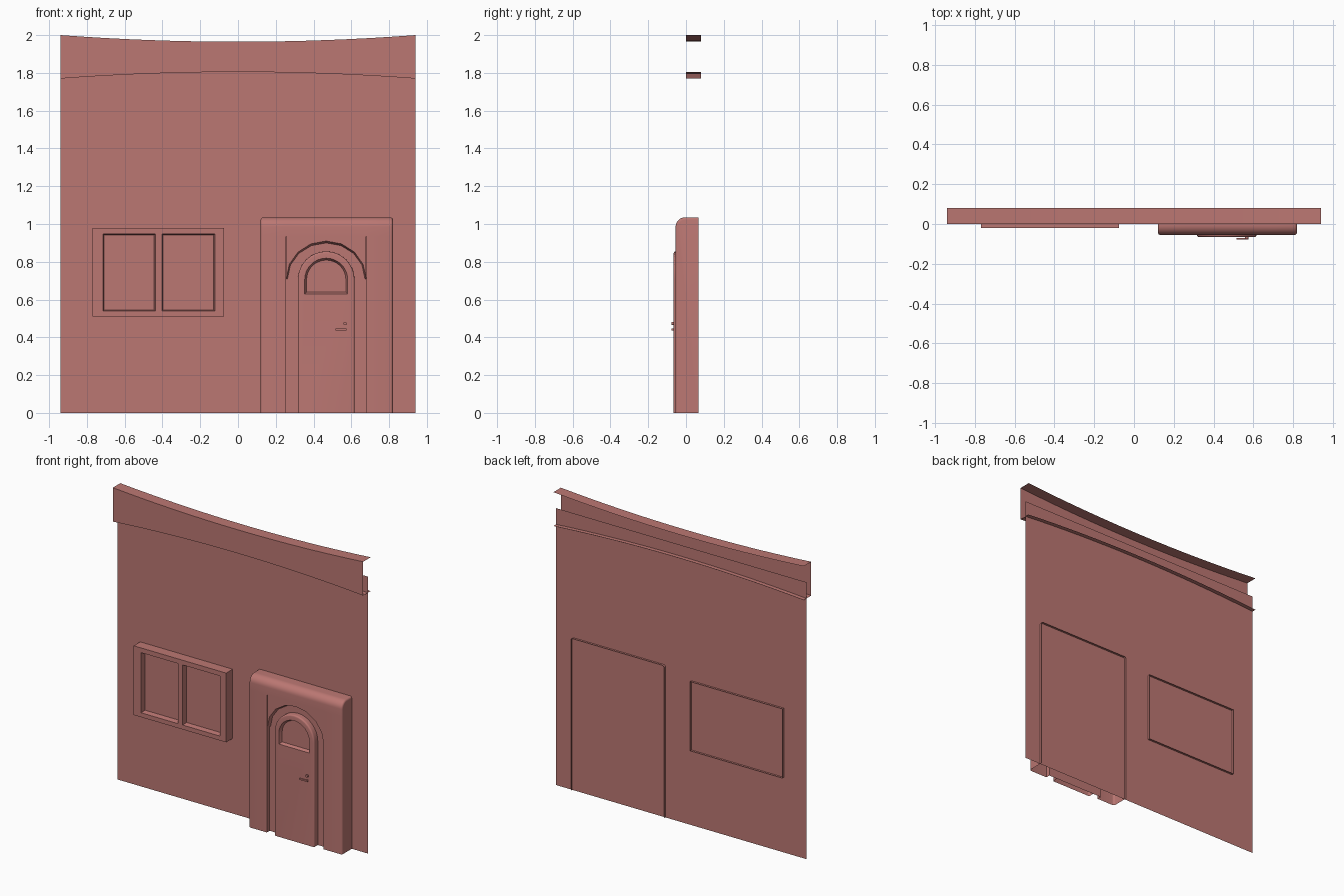
import bpy, bmesh, math
from mathutils import Vector

cube = bpy.data.objects.get("Cube")
if cube:
    bpy.data.objects.remove(cube, do_unlink=True)

# One clay-red material for everything
clay = bpy.data.materials.new("clay_red")
clay.use_nodes = True
COLOUR = (0.50, 0.185, 0.17, 1)
clay.diffuse_color = COLOUR
clay.node_tree.nodes["Principled BSDF"].inputs["Base Color"].default_value = COLOUR

WALL_Y, BACK_Y = 0.05, 0.065      # wall sheet, and back edge of door and window boxes
FACE_Y, RECESS_Y = -0.055, -0.025  # porch front and doorway floor
DOOR_X = 0.467


def finish(name, bm, facing=None):
    """Turn a bmesh into a shaded object; facing fixes the direction of flat sheets."""
    bmesh.ops.remove_doubles(bm, verts=bm.verts, dist=0.0001)
    bmesh.ops.recalc_face_normals(bm, faces=bm.faces)
    if facing:
        total = sum((f.normal * f.calc_area() for f in bm.faces), Vector())
        if total.dot(Vector(facing)) < 0:
            bmesh.ops.reverse_faces(bm, faces=bm.faces)
    mesh = bpy.data.meshes.new(name)
    bm.to_mesh(mesh)
    bm.free()
    mesh.materials.append(clay)
    obj = bpy.data.objects.new(name, mesh)
    bpy.context.collection.objects.link(obj)
    bpy.ops.object.select_all(action="DESELECT")
    obj.select_set(True)
    bpy.context.view_layer.objects.active = obj
    bpy.ops.object.shade_smooth_by_angle(angle=math.radians(30))
    return obj


def loft(bm, rings, closed=False):
    """Bridge successive rows of points with quads."""
    rows = [[bm.verts.new(p) for p in ring] for ring in rings]
    for a, b in zip(rows, rows[1:]):
        n = len(a)
        for i in range(n if closed else n - 1):
            j = (i + 1) % n
            bm.faces.new((a[i], a[j], b[j], b[i]))
    return rows


def arch(y, rx, rz, spring, foot, n=16):
    """Arched outline from left foot over the top to right foot."""
    pts = [(DOOR_X - rx, y, foot)]
    for i in range(n + 1):
        t = math.pi * i / n
        pts.append((DOOR_X - rx * math.cos(t), y, spring + rz * math.sin(t)))
    return pts + [(DOOR_X + rx, y, foot)]


def box(name, lo, hi):
    bm = bmesh.new()
    bmesh.ops.create_cube(bm, size=1)
    for v in bm.verts:
        v.co = [l + (c + 0.5) * (h - l) for c, l, h in zip(v.co, lo, hi)]
    return finish(name, bm)


# Wall: a single flat sheet
bm = bmesh.new()
loft(bm, [[(x, WALL_Y, 0), (x, WALL_Y, 1.88)] for x in (-0.94, 0.94)])
finish("wall", bm, (0, -1, 0))

# Roof band: channel whose top sags and whose bottom rises in the middle
bm = bmesh.new()
rings = []
for i in range(17):
    u = i / 8 - 1
    sag = 0.035 * (1 - u * u)
    x, top, low = 0.94 * u, 2 - sag, 1.77 + sag
    rings.append([(x, 0.08, top), (x, 0, top), (x, 0, low), (x, 0.08, low)])
loft(bm, rings)
finish("roof_band", bm, (0, -1, 0))

# Window: gridded front with two sunken panes, edges pulled back through the wall
bm = bmesh.new()
rings = [[(x, -0.02, z) for z in (0.51, 0.54, 0.948, 0.98)]
         for x in (-0.77, -0.714, -0.438, -0.402, -0.123, -0.075)]
loft(bm, rings)
bmesh.ops.recalc_face_normals(bm, faces=bm.faces)
if bm.faces[:][0].normal.y > 0:
    bmesh.ops.reverse_faces(bm, faces=bm.faces)
rim = [e for e in bm.edges if e.is_boundary]
panes = [f for f in bm.faces if 0.54 < f.calc_center_median().z < 0.948
         and f.calc_area() > 0.08]
bmesh.ops.inset_individual(bm, faces=panes, thickness=0.008, depth=-0.035)
back = bmesh.ops.extrude_edge_only(bm, edges=rim)["geom"]
for v in back:
    if isinstance(v, bmesh.types.BMVert):
        v.co.y = BACK_Y
finish("window", bm, (0, -1, 0))

# Porch: rounded-top profile swept sideways, with a doorway left open
TOP, R = 1.035, 0.05
profile = [(FACE_Y, 0), (FACE_Y, 0.935)]
for i in range(9):
    t = math.pi / 2 * i / 8
    profile.append((FACE_Y + R * (1 - math.cos(t)), TOP - R + R * math.sin(t)))
profile.append((BACK_Y, TOP))
bm = bmesh.new()
rows = loft(bm, [[(x, y, z) for y, z in profile] for x in (0.12, 0.255, 0.68, 0.82)])
doorway = [f for f in bm.faces if abs(f.calc_center_median().x - DOOR_X) < 0.01
           and f.calc_center_median().z < 0.6]
ends = []
for row in (rows[0], rows[-1]):
    corner = bm.verts.new((row[0].co.x, BACK_Y, 0))
    bm.faces.new(row + [corner])
    ends += [bm.edges.get((a, b)) for a, b in zip(row, row[1:])]
bmesh.ops.delete(bm, geom=doorway, context="FACES_ONLY")
bmesh.ops.recalc_face_normals(bm, faces=bm.faces)
bmesh.ops.bevel(bm, geom=ends, offset=0.013, segments=4, profile=0.5, affect="EDGES")
finish("porch", bm, (0, -1, 0))

# Doorway recess: side and top reveals with a flat floor
bm = bmesh.new()
outline = [(0.255, 0), (0.255, 0.935), (0.68, 0.935), (0.68, 0)]
rows = loft(bm, [[(x, y, z) for x, z in outline] for y in (FACE_Y, RECESS_Y)])
bm.faces.new(rows[1])
finish("doorway_recess", bm, (0, -1, 0))

# Arch panel: fills the doorway corners above a faceted arch
bm = bmesh.new()
front = arch(-0.05, 0.2115, 0.2, 0.71, 0.70, 8)[1:-1]
inner = arch(RECESS_Y, 0.205, 0.19, 0.71, 0.70, 8)[1:-1]
loft(bm, [[(x, y, 0.935) for x, y, z in front], front, inner])
finish("arch_panel", bm, (0, -1, 0))

# Door: arched slab with rounded rim and a sunken arched light
bm = bmesh.new()
SPRING, DOOR_Y = 0.705, -0.065
rings = [arch(RECESS_Y, 0.15, 0.15, SPRING, 0)]
for i in range(5):
    t = math.pi / 2 * i / 4
    r = 0.15 - 0.01 * (1 - math.cos(t))
    rings.append(arch(DOOR_Y + 0.01 * (1 - math.sin(t)), r, r, SPRING, 0))
rings.append(arch(DOOR_Y, 0.114, 0.114, SPRING, 0.63))
rows = loft(bm, rings)
bm.faces.new((rows[-2][0], rows[-2][-1], rows[-1][-1], rows[-1][0]))
light = loft(bm, [arch(DOOR_Y, 0.114, 0.114, SPRING, 0.63),
                  arch(DOOR_Y + 0.02, 0.104, 0.104, SPRING, 0.64)], closed=True)
bm.faces.new(light[-1])
finish("door", bm, (0, -1, 0))

# Handle lever with its stem, and the lock above
box("handle_lever", (0.515, -0.078, 0.436), (0.575, -0.071, 0.446))
box("handle_stem", (0.560, -0.073, 0.436), (0.570, -0.064, 0.446))
bpy.ops.mesh.primitive_cylinder_add(vertices=16, radius=0.009, depth=0.012,
                                    location=(0.567, -0.07, 0.473),
                                    rotation=(math.pi / 2, 0, 0))
lock = bpy.context.object
lock.name = "door_lock"
lock.data.materials.append(clay)
bpy.ops.object.shade_smooth_by_angle(angle=math.radians(30))
